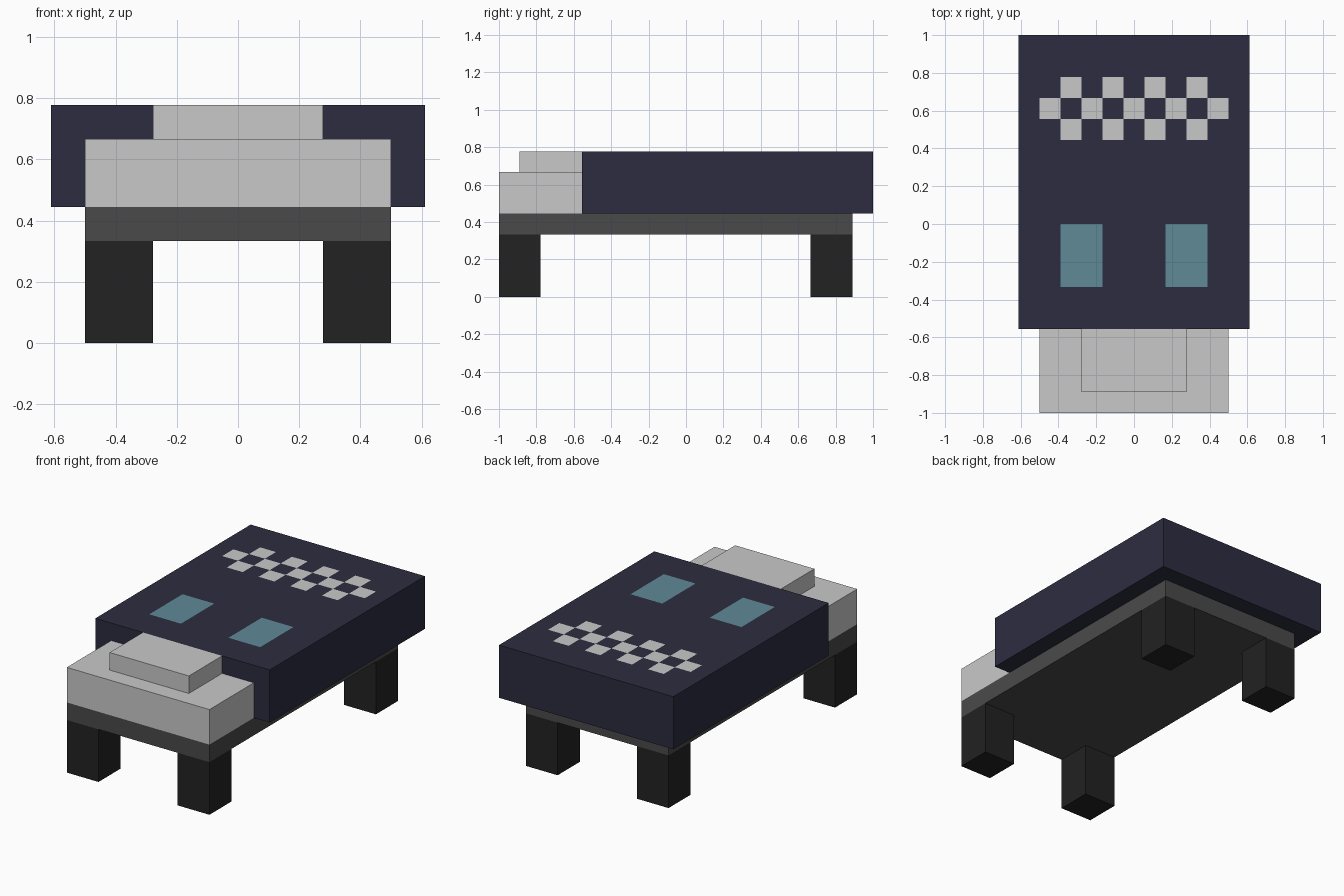
import bpy, bmesh
from mathutils import Vector

if "Cube" in bpy.data.objects:
    bpy.data.objects.remove(bpy.data.objects["Cube"])

U = 1 / 9  # the whole model sits on a grid of ninths


def material(name, hex_code):
    rgb = [int(hex_code[i:i + 2], 16) / 255 for i in (0, 2, 4)]
    lin = [c / 12.92 if c <= 0.04045 else ((c + 0.055) / 1.055) ** 2.4 for c in rgb]
    m = bpy.data.materials.new(name)
    m.diffuse_color = (*lin, 1)
    m.use_nodes = True
    m.node_tree.nodes["Principled BSDF"].inputs["Base Color"].default_value = m.diffuse_color
    return m


linen = material("pale linen", "c9c9c9")
navy = material("dark navy", "2c2c40")
teal = material("dusty teal", "5f8a96")
grey = material("frame grey", "4a4a4a")
black = material("leg black", "222222")


def box(name, lo, hi, mats, paint=None):
    """Box between two corners in grid units; paint gets the box's bmesh."""
    lo, hi = Vector(lo) * U, Vector(hi) * U
    bm = bmesh.new()
    bmesh.ops.create_cube(bm, size=1)
    for v in bm.verts:
        v.co = (lo + hi) / 2 + v.co * (hi - lo)
    if paint:
        paint(bm)
    mesh = bpy.data.meshes.new(name)
    bm.to_mesh(mesh)
    bm.free()
    for m in mats:
        mesh.materials.append(m)
    obj = bpy.data.objects.new(name, mesh)
    bpy.context.collection.objects.link(obj)
    return obj


def paint_blanket(bm):
    """Cut the top into square cells and colour the patches and check band."""
    def cut(axis, pos):
        no = Vector((axis == 0, axis == 1, 0))
        bmesh.ops.bisect_plane(bm, geom=bm.verts[:] + bm.edges[:] + bm.faces[:],
                               plane_co=no * pos * U, plane_no=no)
    for i in range(10):
        cut(0, i - 4.5)
    for j in range(-4, 9):
        cut(1, j)
    bm.normal_update()
    for f in bm.faces:
        if f.normal.z < 0.5:
            continue
        c = f.calc_center_median() / U
        col, row = round(c.x), round(c.y - 0.5)
        if row in (-3, -2, -1) and abs(col) in (2, 3):
            f.material_index = 1                      # two teal patches
        elif row in (4, 5, 6) and abs(col) <= 4 and (col + row) % 2 == 1:
            f.material_index = 2                      # check band


# Legs
for side, x in (("left", -4.5), ("right", 2.5)):
    for end, y in (("front", -9), ("back", 6)):
        box(f"{end}_{side}_leg", (x, y, 0), (x + 2, y + 2, 3), [black])

# Bed frame, mattress, pillow and blanket
box("bed_frame", (-4.5, -9, 3), (4.5, 8, 4), [grey])
box("mattress", (-4.5, -9, 4), (4.5, -5, 6), [linen])
box("pillow", (-2.5, -8, 6), (2.5, -5, 7), [linen])
box("blanket", (-5.5, -5, 4), (5.5, 9, 7), [navy, teal, linen], paint_blanket)
